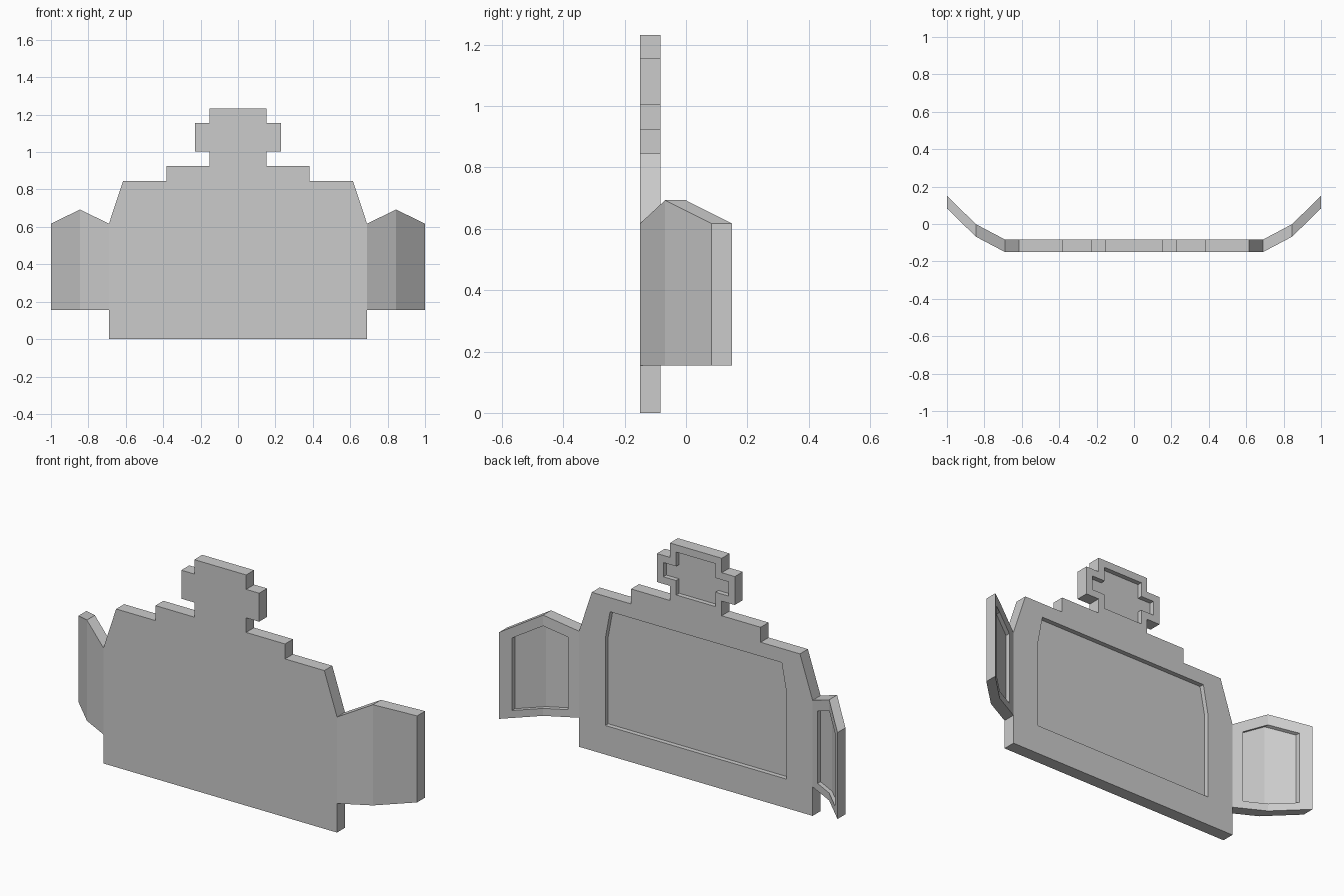
import bpy, bmesh

if "Cube" in bpy.data.objects:
    bpy.data.objects.remove(bpy.data.objects["Cube"])

FRONT, THICK, DEPTH = -0.15, 0.067, 0.025
BACK = FRONT + THICK


def mirrored(right):
    """Close a right-hand (x, z) outline with its mirror image."""
    return right + [(-x, z) for x, z in reversed(right)]


def add_prism(bm, outline, y0, y1, skip=()):
    """Extrude an (x, z) outline in y; side faces whose index is in skip stay open."""
    a = [bm.verts.new((x, y0, z)) for x, z in outline]
    b = [bm.verts.new((x, y1, z)) for x, z in outline]
    bm.faces.new(a)
    bm.faces.new(b[::-1])
    n = len(a)
    for i in range(n):
        if i not in skip:
            j = (i + 1) % n
            bm.faces.new((a[i], b[i], b[j], a[j]))


def add_folded(bm, sections, thick, side, open_start=False):
    """Join (x, y, z bottom, z top) sections into a folded slab."""
    rings = []
    for x, y, lo, hi in sections:
        rings.append([bm.verts.new((side * x, yy, z)) for yy, z in
                      ((y, lo), (y + thick, lo), (y + thick, hi), (y, hi))])
    for p, q in zip(rings, rings[1:]):
        for i in range(4):
            j = (i + 1) % 4
            bm.faces.new((p[i], q[i], q[j], p[j]))
    bm.faces.new(rings[-1])
    if not open_start:
        bm.faces.new(rings[0][::-1])


def make_object(name, bm):
    bmesh.ops.remove_doubles(bm, verts=bm.verts, dist=1e-4)
    bmesh.ops.recalc_face_normals(bm, faces=bm.faces)
    mesh = bpy.data.meshes.new(name)
    bm.to_mesh(mesh)
    bm.free()
    obj = bpy.data.objects.new(name, mesh)
    bpy.context.collection.objects.link(obj)
    return obj


# Stepped centre panel with the two folded side wings joined on
body = bmesh.new()
outline = mirrored([(0.69, 0), (0.69, 0.155), (0.69, 0.617), (0.615, 0.845),
                    (0.383, 0.845), (0.383, 0.925), (0.153, 0.925),
                    (0.153, 1.003), (0.23, 1.003), (0.23, 1.155),
                    (0.153, 1.155), (0.153, 1.232)])
add_prism(body, outline, FRONT, BACK, skip=(1, len(outline) - 3))
wing = [(0.69, FRONT, 0.155, 0.617), (0.845, -0.068, 0.155, 0.693),
        (1.0, 0.083, 0.155, 0.617)]
for side in (1, -1):
    add_folded(body, wing, THICK, side, open_start=True)
panel = make_object("shield_panel", body)

# Shallow recesses in the back: main panel, cross and both wings
cut = bmesh.new()
main = mirrored([(0.535, 0.155), (0.535, 0.62), (0.507, 0.77)])
cross = mirrored([(0.116, 0.964), (0.116, 1.041), (0.192, 1.041),
                  (0.192, 1.117), (0.116, 1.117), (0.116, 1.193)])
for shape in (main, cross):
    add_prism(cut, shape, BACK - DEPTH, BACK + 0.05)
floor = THICK - DEPTH
recess = [(0.737, -0.125 + floor, 0.195, 0.582),
          (0.845, -0.068 + floor, 0.195, 0.635),
          (0.954, 0.038 + floor, 0.195, 0.582)]
for side in (1, -1):
    add_folded(cut, recess, DEPTH + 0.04, side)
cutter = make_object("recess_cutter", cut)
cutter.hide_render = True

mod = panel.modifiers.new("recesses", 'BOOLEAN')
mod.operation = 'DIFFERENCE'
mod.solver = 'EXACT'
mod.object = cutter
bpy.context.view_layer.objects.active = panel
bpy.ops.object.modifier_apply(modifier=mod.name)
bpy.data.objects.remove(cutter)
